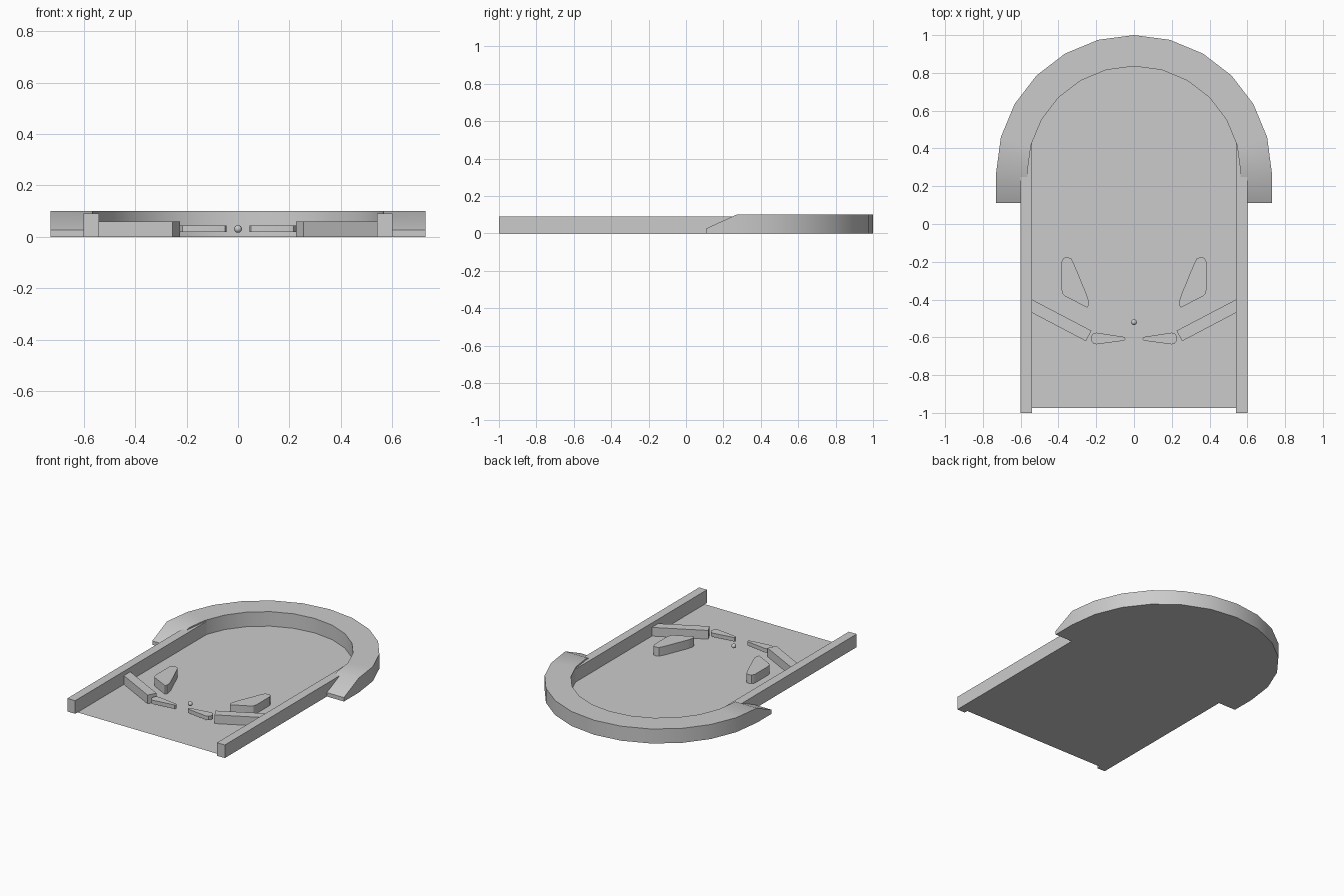
import bpy, bmesh, math

if "Cube" in bpy.data.objects:
    bpy.data.objects.remove(bpy.data.objects["Cube"])

R_OUT, R_IN, CY = 0.73, 0.565, 0.27   # arch radii and centre
STEP = math.radians(15)


def make_object(name, bm):
    bmesh.ops.recalc_face_normals(bm, faces=bm.faces)
    mesh = bpy.data.meshes.new(name)
    bm.to_mesh(mesh)
    bm.free()
    obj = bpy.data.objects.new(name, mesh)
    bpy.context.collection.objects.link(obj)
    return obj


def smooth(obj):
    bpy.ops.object.select_all(action='DESELECT')
    obj.select_set(True)
    bpy.context.view_layer.objects.active = obj
    bpy.ops.object.shade_smooth_by_angle(angle=math.radians(30))


def prism_pair(name, outline, z0, z1, rounded=False):
    """Extrude an outline upwards, once on each side of the table."""
    for side, sx in (("left", 1), ("right", -1)):
        bm = bmesh.new()
        bottom = [bm.verts.new((sx * x, y, z0)) for x, y in outline]
        top = [bm.verts.new((sx * x, y, z1)) for x, y in outline]
        bm.faces.new(bottom)
        bm.faces.new(top)
        n = len(outline)
        for i in range(n):
            j = (i + 1) % n
            bm.faces.new((bottom[i], bottom[j], top[j], top[i]))
        obj = make_object(f"{name}_{side}", bm)
        if rounded:
            smooth(obj)


# Playfield: open sheet with a half-round back
bm = bmesh.new()
r = 0.6
pts = [(-r, -0.975), (r, -0.975)]
pts += [(r * math.cos(i * STEP), CY + r * math.sin(i * STEP)) for i in range(13)]
bm.faces.new([bm.verts.new((x, y, 0)) for x, y in pts])
floor = make_object("playfield", bm)
if floor.data.polygons[0].normal.z < 0:
    floor.data.flip_normals()

# Arch wall: half ring whose two ends ramp down
sections = [((R_IN, 0.11), (R_OUT, 0.11), 0.027)]
for i in range(13):
    c, s = math.cos(i * STEP), math.sin(i * STEP)
    sections.append(((R_IN * c, CY + R_IN * s), (R_OUT * c, CY + R_OUT * s), 0.1))
sections.append(((-R_IN, 0.11), (-R_OUT, 0.11), 0.027))
bm = bmesh.new()
rings = [[bm.verts.new((*a, 0)), bm.verts.new((*b, 0)),
          bm.verts.new((*b, z)), bm.verts.new((*a, z))] for a, b, z in sections]
for p, q in zip(rings, rings[1:]):
    for k in range(4):
        m = (k + 1) % 4
        bm.faces.new((p[k], p[m], q[m], q[k]))
bm.faces.new(rings[0])
bm.faces.new(rings[-1])
smooth(make_object("arch_wall", bm))

# Side rails
prism_pair("side_rail", [(-0.6, -1), (-0.54, -1), (-0.54, 0.44), (-0.6, 0.44)], 0, 0.09)

# Angled guides leading to the flippers
prism_pair("lane_guide", [(-0.58, -0.379), (-0.58, -0.449),
                          (-0.255, -0.62), (-0.225, -0.565)], 0, 0.06)

# Slingshot bumpers
prism_pair("slingshot", [(-0.355, -0.175), (-0.373, -0.18), (-0.384, -0.2),
                         (-0.384, -0.345), (-0.378, -0.37), (-0.365, -0.383),
                         (-0.248, -0.442), (-0.24, -0.43), (-0.241, -0.405),
                         (-0.25, -0.375), (-0.318, -0.21), (-0.333, -0.182)],
           0, 0.06, True)

# Flippers
prism_pair("flipper", [(-0.2, -0.575), (-0.218, -0.581), (-0.228, -0.598),
                       (-0.226, -0.618), (-0.216, -0.632), (-0.2, -0.637),
                       (-0.05, -0.617), (-0.045, -0.608), (-0.05, -0.598)],
           0.018, 0.045, True)

# Ball
bm = bmesh.new()
bmesh.ops.create_uvsphere(bm, u_segments=16, v_segments=10, radius=0.015)
ball = make_object("ball", bm)
ball.location = (0, -0.52, 0.031)
smooth(ball)
